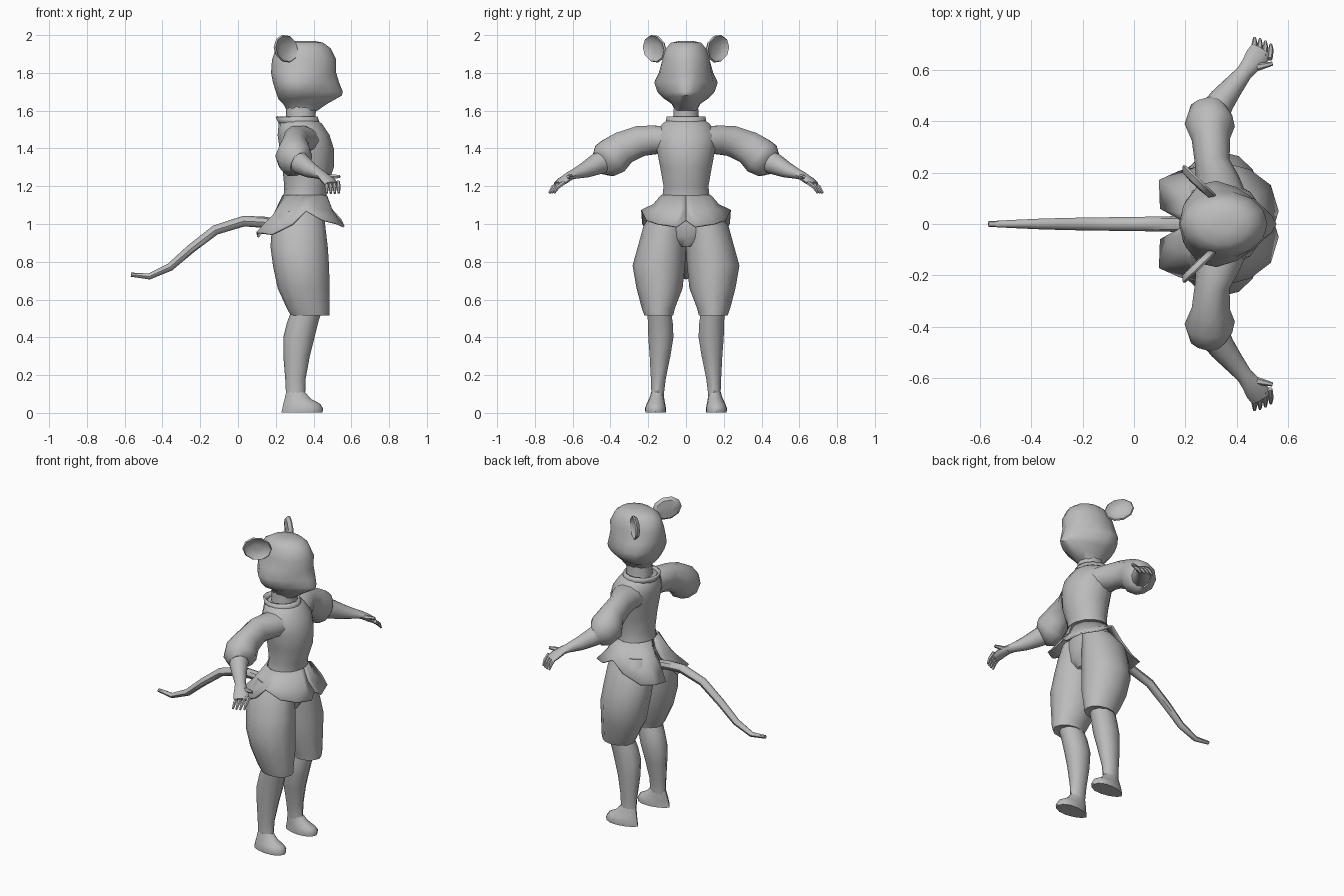
import bpy, bmesh, math
from mathutils import Vector

grey = bpy.data.materials.new("plain grey")
grey.diffuse_color = (0.5, 0.5, 0.5, 1)


def finish(name, bm, mirror=False, thick=0):
    bmesh.ops.recalc_face_normals(bm, faces=bm.faces)
    me = bpy.data.meshes.new(name)
    bm.to_mesh(me)
    bm.free()
    ob = bpy.data.objects.new(name, me)
    bpy.context.collection.objects.link(ob)
    me.materials.append(grey)
    if thick:
        s = ob.modifiers.new("thickness", 'SOLIDIFY')
        s.thickness, s.offset = thick, 0
    if mirror:
        m = ob.modifiers.new("mirror", 'MIRROR')
        m.use_axis = (False, True, False)
    bpy.ops.object.select_all(action='DESELECT')
    ob.select_set(True)
    bpy.context.view_layer.objects.active = ob
    bpy.ops.object.shade_smooth_by_angle(angle=math.radians(45))
    return ob


def skin(name, rings, closed=True, caps=True, **kw):
    """Join rows of points into a surface."""
    bm = bmesh.new()
    rows = [[bm.verts.new(p) for p in r] for r in rings]
    n = len(rows[0])
    for a, b in zip(rows, rows[1:]):
        for i in range(n if closed else n - 1):
            j = (i + 1) % n
            bm.faces.new((a[i], a[j], b[j], b[i]))
    if caps:
        bm.faces.new(rows[0])
        bm.faces.new(rows[-1])
    return finish(name, bm, **kw)


def stack(name, rows, sides=12, **kw):
    """Rows of (z, xmin, xmax, ymin, ymax, taper to front, forward tilt)."""
    rings = []
    for z, x0, x1, y0, y1, *opt in rows:
        taper, tilt = (opt + [0, 0])[:2]
        ring = []
        for i in range(sides):
            a = 2 * math.pi * i / sides
            c, s = math.cos(a), math.sin(a)
            ring.append(((x0 + x1) / 2 + (x1 - x0) / 2 * c,
                         (y0 + y1) / 2 + (y1 - y0) / 2 * s * (1 - taper * c),
                         z + tilt * c))
        rings.append(ring)
    return skin(name, rings, **kw)


def tube(name, pts, sides=10, **kw):
    """Rows of (x, y, z, side radius, up radius) along a path."""
    cs = [Vector(p[:3]) for p in pts]
    rings = []
    for i, p in enumerate(pts):
        t = (cs[min(i + 1, len(cs) - 1)] - cs[max(i - 1, 0)]).normalized()
        side = t.cross(Vector((0, 0, 1))).normalized()
        up = side.cross(t)
        rings.append([cs[i] + side * p[3] * math.cos(a) + up * p[4] * math.sin(a)
                      for a in [2 * math.pi * k / sides for k in range(sides)]])
    return skin(name, rings, **kw)


# Head with a tapering snout
stack("head", [
    (1.60, .26, .42, -.06, .06),
    (1.635, .24, .47, -.075, .075, .1),
    (1.67, .215, .55, -.115, .115, .4, .01),
    (1.70, .20, .555, -.14, .14, .5),
    (1.75, .185, .535, -.16, .16, .35),
    (1.80, .175, .52, -.143, .143, .15),
    (1.87, .18, .52, -.128, .128),
    (1.93, .20, .49, -.11, .11),
    (1.96, .25, .45, -.08, .08),
    (1.97, .31, .40, -.03, .03)], 14)
stack("neck", [(1.52, .25, .42, -.08, .08), (1.58, .255, .41, -.07, .07),
               (1.66, .25, .43, -.065, .065)], 10)

# Ears: thin cupped discs swept back and outwards
out = Vector((-.72, .69, .1)).normalized()
nrm = Vector((.69, .72, 0))
rings = []
for r, d in ((.3, -.012), (.8, -.008), (1, .012), (.93, .02), (.7, .004), (.3, -.002)):
    rings.append([Vector((.245, .158, 1.928)) + out * r * .088 * math.cos(a)
                  + Vector((0, 0, 1)) * r * .074 * math.sin(a) + nrm * d
                  for a in [math.tau * k / 10 for k in range(10)]])
skin("ear", rings, mirror=True)

# Jacket body, with a leaning collar
stack("jacket", [
    (1.07, .215, .47, -.145, .145),
    (1.13, .24, .465, -.13, .13),
    (1.20, .245, .475, -.122, .122),
    (1.30, .235, .507, -.14, .14),
    (1.40, .22, .507, -.16, .16),
    (1.47, .21, .485, -.165, .165),
    (1.53, .215, .445, -.13, .13),
    (1.55, .23, .42, -.10, .10)], 14)
stack("collar", [(1.525, .225, .43, -.105, .105), (1.568, .205, .415, -.10, .10)],
      14, caps=False, thick=.012)

# Flared jacket skirt, cut into flaps
hem = [(.545, 0, 1.02), (.56, .05, .985), (.53, .15, 1.0), (.45, .21, 1.02),
       (.36, .235, 1.07), (.29, .23, 1.0), (.18, .205, .945), (.10, .17, .955),
       (.105, .06, .93), (.19, .012, 1.04)]
top, mid = [], []
for x, y, z in hem:
    a = math.atan2(y / .23, (x - .35) / .21)
    t = Vector((.352 + .115 * math.cos(a), .129 * math.sin(a), 1.15))
    top.append(t)
    mid.append(t.lerp(Vector((x, y, z)), .5) - Vector((.012 * math.cos(a), .012 * math.sin(a), .008)))
skin("jacket_skirt", [top, mid, hem], closed=False, caps=False, mirror=True, thick=.01)

# Puffed sleeves, forearms and hands
tube("sleeve", [
    (.335, .11, 1.445, .10, .075), (.325, .17, 1.445, .085, .08),
    (.305, .24, 1.44, .068, .085), (.30, .33, 1.405, .075, .092),
    (.295, .385, 1.36, .098, .105), (.305, .43, 1.335, .09, .095),
    (.325, .455, 1.32, .058, .065)], mirror=True)
tube("forearm", [
    (.31, .43, 1.335, .06, .065), (.345, .485, 1.31, .052, .054),
    (.385, .535, 1.285, .042, .042), (.43, .59, 1.265, .032, .027),
    (.45, .615, 1.255, .036, .022), (.478, .65, 1.23, .046, .02),
    (.495, .677, 1.21, .042, .016)], mirror=True)
tube("thumb", [(.45, .605, 1.25, .018, .016), (.495, .615, 1.25, .014, .014),
               (.54, .625, 1.252, .008, .009)], 6, mirror=True)
for k in range(4):
    fx = .466 + k * .021
    fy = .695 - k * .009
    tube(f"finger_{k + 1}", [
        (fx, fy - .025, 1.222, .011, .012), (fx + .004, fy + .01, 1.195, .011, .011),
        (fx + .004, fy + .03 + (.004 if k in (1, 2) else 0), 1.163, .006, .006)], 6, mirror=True)

# Baggy breeches
stack("breeches_seat", [(.88, .25, .42, -.06, .06), (.93, .20, .45, -.15, .15),
                        (1.0, .19, .455, -.2, .2), (1.10, .225, .46, -.14, .14)])
stack("breeches_leg", [
    (1.07, .21, .455, .0, .17), (.99, .18, .462, -.005, .225),
    (.88, .172, .475, 0, .255), (.78, .185, .482, .005, .283),
    (.66, .21, .485, .018, .262), (.55, .26, .485, .06, .233),
    (.515, .28, .483, .068, .22), (.52, .30, .46, .085, .205)], mirror=True)

# Lower legs and feet
stack("lower_leg", [
    (.56, .29, .45, .08, .21), (.48, .26, .425, .067, .205),
    (.40, .24, .405, .063, .203), (.30, .24, .38, .08, .195),
    (.18, .25, .358, .105, .188), (.08, .255, .355, .118, .184),
    (.03, .25, .37, .115, .19)], 10, mirror=True)
stack("foot", [
    (.003, .23, .448, .107, .215, -.2), (.025, .235, .45, .106, .217, -.2),
    (.048, .24, .435, .11, .208, -.1), (.075, .247, .385, .115, .195),
    (.11, .255, .355, .12, .184)], 12, mirror=True)

# Tail
tube("tail", [(x, 0, z, r, r) for x, z, r in (
    (.24, .99, .032), (.13, 1.01, .03), (.03, 1.015, .028), (-.12, .968, .026),
    (-.25, .868, .024), (-.36, .772, .021), (-.47, .722, .016), (-.567, .732, .011))], 8)
